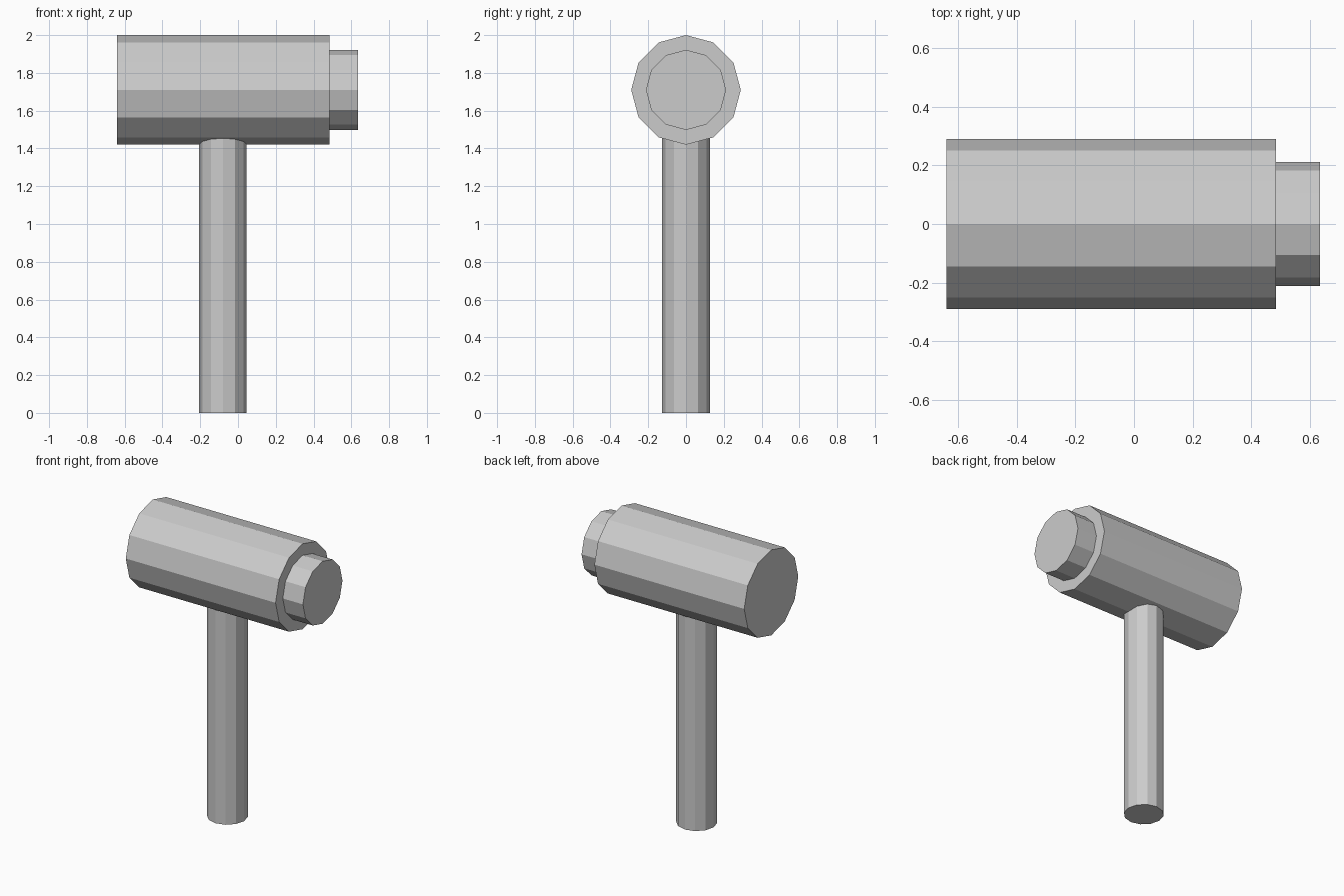
import bpy
from math import pi

cube = bpy.data.objects.get("Cube")
if cube:
    bpy.data.objects.remove(cube, do_unlink=True)

SIDES = 12

grey = bpy.data.materials.new("light grey")
grey.use_nodes = True
colour = (0.6, 0.6, 0.6, 1)
grey.diffuse_color = colour
grey.node_tree.nodes["Principled BSDF"].inputs["Base Color"].default_value = colour


def cylinder(name, radius, start, end, rotation=(0, 0, 0)):
    """Flat-faced cylinder between two points on its own axis."""
    centre = [(a + b) / 2 for a, b in zip(start, end)]
    length = sum(abs(b - a) for a, b in zip(start, end))
    bpy.ops.mesh.primitive_cylinder_add(
        vertices=SIDES, radius=radius, depth=length, location=centre, rotation=rotation)
    part = bpy.context.object
    part.name = name
    part.data.materials.append(grey)
    return part


HEAD_Z = 1.71
ALONG_X = (0, pi / 2, 0)

# Mallet head and the narrower striking face on its left end
cylinder("head", 0.29, (-0.64, 0, HEAD_Z), (0.485, 0, HEAD_Z), ALONG_X)
cylinder("striking_face", 0.212, (0.485, 0, HEAD_Z), (0.636, 0, HEAD_Z), ALONG_X)

# Handle, its top sunk into the head
cylinder("handle", 0.126, (-0.08, 0, 0), (-0.08, 0, 1.6))
